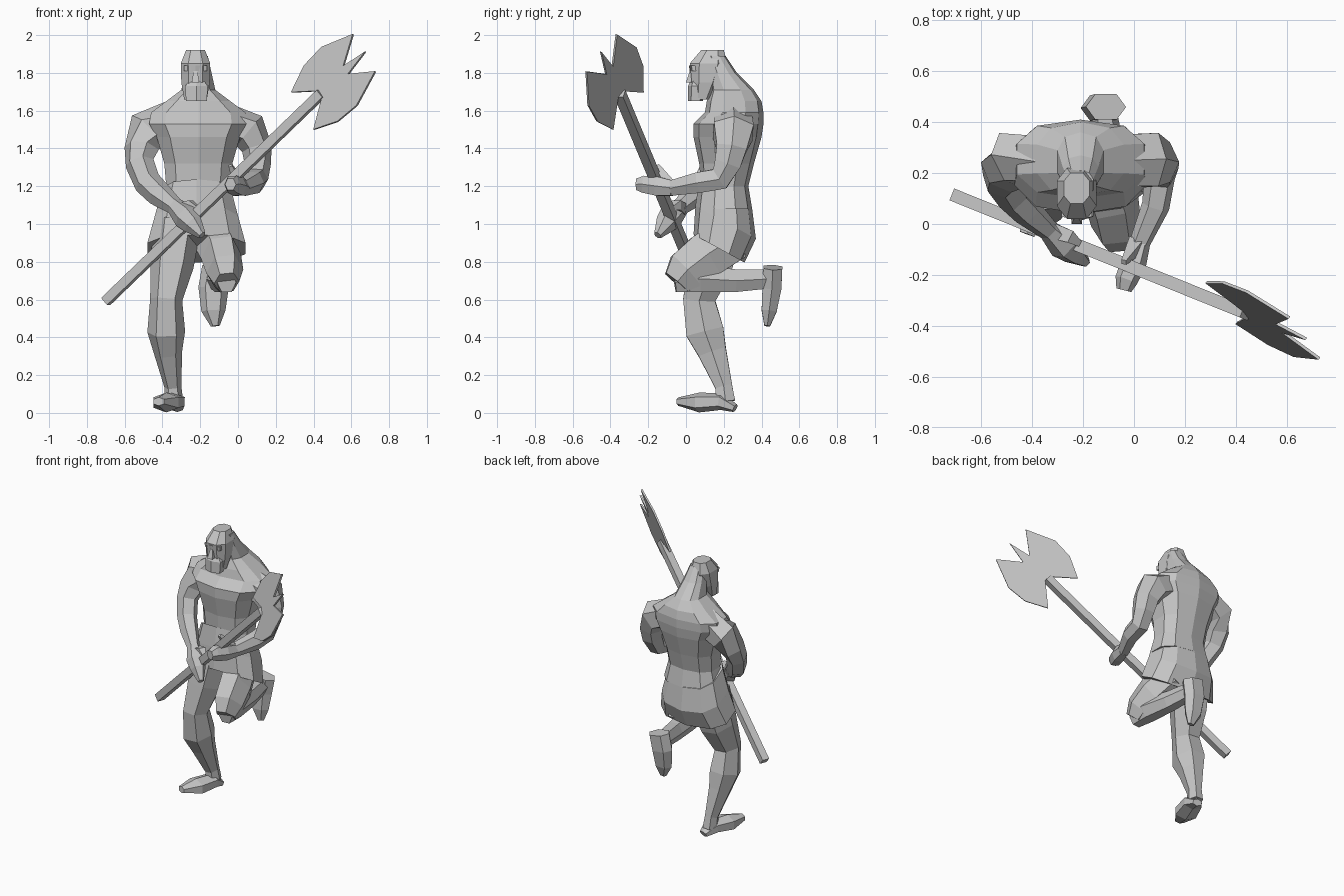
import bpy
import bmesh
import math
from mathutils import Vector

default_cube = bpy.data.objects.get("Cube")
if default_cube:
    bpy.data.objects.remove(default_cube, do_unlink=True)

colour = (0.56, 0.56, 0.56, 1)
grey = bpy.data.materials.new("plain_grey")
grey.use_nodes = True
grey.diffuse_color = colour
shader = grey.node_tree.nodes["Principled BSDF"]
shader.inputs["Base Color"].default_value = colour

ACROSS = Vector((1, 0, 0))
DIAGONAL = Vector((1, 1, 0))
UP = Vector((0, 0, 1))


def skin(name, rings):
    """Bridge a sequence of equal rings, cap both ends, keep flat faces."""
    bm = bmesh.new()
    loops = [[bm.verts.new(point) for point in ring] for ring in rings]
    count = len(loops[0])
    for lower, upper in zip(loops, loops[1:]):
        for i in range(count):
            j = (i + 1) % count
            bm.faces.new((lower[i], lower[j], upper[j], upper[i]))
    bm.faces.new(loops[0])
    bm.faces.new(loops[-1])
    bmesh.ops.recalc_face_normals(bm, faces=bm.faces)
    mesh = bpy.data.meshes.new(name)
    bm.to_mesh(mesh)
    bm.free()
    mesh.materials.append(grey)
    obj = bpy.data.objects.new(name, mesh)
    bpy.context.collection.objects.link(obj)


def outline(sides, power):
    """Outline reaching one unit each way; a lower power gives squarer corners."""
    points = []
    for i in range(sides):
        angle = math.tau * (i + 0.5) / sides
        c, s = math.cos(angle), math.sin(angle)
        points.append((math.copysign(abs(c) ** power, c),
                       math.copysign(abs(s) ** power, s)))
    widest = max(c for c, s in points)
    deepest = max(s for c, s in points)
    return [(c / widest, s / deepest) for c, s in points]


def stack(name, middle, levels, sides=8, tilt=0):
    """Level rings: half width, front, back and height; tilt lifts the back."""
    rings = []
    for half_width, front, back, height in levels:
        half_depth = (back - front) / 2
        rings.append([(middle + half_width * c,
                       front + half_depth * (1 + s),
                       height + tilt * half_depth * s)
                      for c, s in outline(sides, 0.8)])
    skin(name, rings)


def limb(name, reference, stations, sides=6, flat=1):
    """Rings square to a path of centres and radii; flat scales one radius."""
    centres = [Vector(station[:3]) for station in stations]
    last = len(centres) - 1
    rings = []
    for i, centre in enumerate(centres):
        along = (centres[min(i + 1, last)] - centres[max(i - 1, 0)]).normalized()
        u = along.cross(reference).normalized()
        v = along.cross(u) * flat
        radius = stations[i][-1]
        rings.append([centre + (u * c + v * s) * radius
                      for c, s in outline(sides, 0.9)])
    skin(name, rings)


# Body from the waist through the sloping shoulders to the neck
stack("torso", -.21, [
    (.2, .06, .35, 1.08),
    (.17, .08, .33, 1.2),
    (.18, .07, .36, 1.32),
    (.22, .04, .4, 1.46),
    (.26, .04, .41, 1.53),
    (.25, .1, .41, 1.59),
    (.17, .11, .4, 1.65),
    (.09, .13, .36, 1.71),
    (.07, .12, .27, 1.8),
    (.05, .1, .21, 1.89),
], sides=10)

# Flared kilt whose hem falls lower at the back
stack("kilt", -.22, [
    (.26, .04, .31, .87),
    (.22, .05, .37, 1.01),
    (.18, .07, .35, 1.16),
], sides=10, tilt=-.55)

# Head with brow, nose and beard
stack("head", -.225, [
    (.06, .04, .13, 1.66),
    (.075, .03, .18, 1.75),
    (.078, .02, .22, 1.85),
    (.05, .08, .2, 1.92),
])
stack("beard", -.22, [
    (.055, .01, .09, 1.65),
    (.06, .01, .1, 1.73),
    (.03, .03, .09, 1.77),
], sides=6)
stack("brow", -.225, [
    (.06, .02, .08, 1.81),
    (.06, .015, .08, 1.84),
], sides=6)
stack("nose", -.225, [
    (.02, 0, .05, 1.75),
    (.01, .02, .05, 1.81),
], sides=4)

# Right arm swings down across the body to the lower grip
limb("right_arm", DIAGONAL, [
    (-.35, .26, 1.54, .1),
    (-.48, .25, 1.49, .105),
    (-.51, .21, 1.4, .085),
    (-.52, .17, 1.32, .07),
    (-.48, .11, 1.22, .065),
    (-.42, .05, 1.16, .06),
    (-.33, -.03, 1.09, .04),
])
limb("right_hand", DIAGONAL, [
    (-.34, -.02, 1.1, .04),
    (-.28, -.08, 1.04, .06),
    (-.24, -.11, 1, .05),
    (-.19, -.15, .94, .02),
])
limb("right_thumb", UP, [
    (-.31, -.03, 1.08, .03),
    (-.25, -.05, 1.1, .025),
    (-.21, -.08, 1.08, .01),
], sides=4)

# Left arm bends at the elbow to reach the upper grip
limb("left_arm", ACROSS, [
    (-.07, .25, 1.54, .1),
    (.06, .25, 1.49, .105),
    (.1, .24, 1.4, .08),
    (.105, .22, 1.32, .07),
    (.1, .18, 1.24, .06),
    (.085, .07, 1.22, .055),
    (.02, -.08, 1.19, .04),
])
limb("left_hand", ACROSS, [
    (.025, -.07, 1.19, .04),
    (0, -.15, 1.2, .05),
    (-.03, -.22, 1.21, .045),
    (-.04, -.26, 1.21, .03),
])
limb("left_thumb", ACROSS, [
    (.01, -.08, 1.2, .03),
    (-.04, -.15, 1.31, .01),
], sides=4)

# Standing leg and foot
limb("right_leg", ACROSS, [
    (-.34, .21, .06, .05),
    (-.345, .2, .14, .045),
    (-.37, .14, .32, .075),
    (-.38, .1, .43, .1),
    (-.38, .07, .6, .085),
    (-.35, .13, .78, .115),
    (-.32, .18, 1, .125),
])
limb("right_foot", UP, [
    (-.32, .26, .025, .03),
    (-.34, .19, .06, .06),
    (-.38, .07, .055, .07),
    (-.42, -.04, .06, .03),
], flat=.75)

# Raised leg folded back at the knee
limb("left_thigh", ACROSS, [
    (-.14, .24, .92, .12),
    (-.09, .1, .83, .12),
    (-.07, 0, .75, .11),
    (-.06, -.05, .69, .075),
], flat=.9)
limb("left_shin", ACROSS, [
    (-.06, -.06, .69, .05),
    (-.07, .07, .71, .07),
    (-.09, .26, .7, .06),
    (-.12, .45, .71, .05),
])
limb("left_foot", ACROSS, [
    (-.11, .46, .77, .05),
    (-.13, .455, .66, .05),
    (-.13, .44, .54, .04),
    (-.12, .43, .46, .015),
], flat=1.6)

# Long square shaft, slanting from the lower right to the upper left
neck = Vector((.44, -.35, 1.69))
butt = Vector((-.7, .11, .59))
limb("shaft", UP, [(*butt, .025), (*neck, .025)], sides=4)

# Thin double blade with a spike, mirrored about the shaft
axis = Vector((.7, -.3, .66)).normalized()
side = Vector((.42, -.57, -.7)).normalized()
normal = axis.cross(side) * .006
half = [(0, .02), (-.14, .14), (0, .21), (.14, .22), (.33, .14), (.19, .03)]
profile = half + [(.34, 0)] + [(a, -b) for a, b in reversed(half)]
plate = [neck + axis * a + side * b for a, b in profile]
skin("axe_blade", [[p + n for p in plate] for n in (-normal, normal)])
